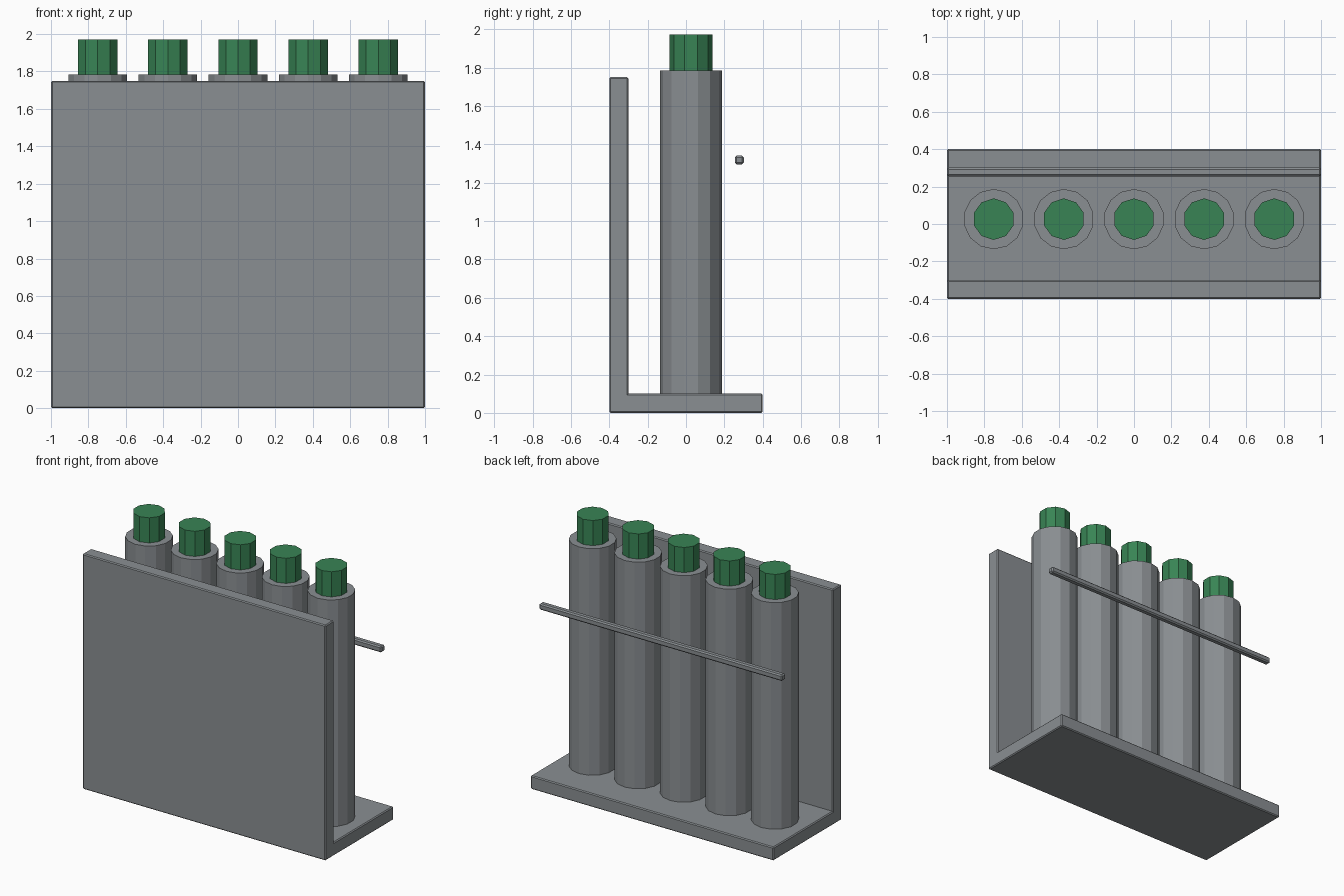
import bpy, bmesh, math

if "Cube" in bpy.data.objects:
    bpy.data.objects.remove(bpy.data.objects["Cube"])


def material(name, rgb):
    m = bpy.data.materials.new(name)
    m.diffuse_color = (*rgb, 1.0)
    m.use_nodes = True
    m.node_tree.nodes["Principled BSDF"].inputs["Base Color"].default_value = m.diffuse_color
    return m


GREY = material("steel grey", (0.255, 0.275, 0.29))
GREEN = material("cap green", (0.04, 0.23, 0.09))


def extrude(name, profile, vec, mat, bevel=0.0):
    """Extrude a closed profile along vec, optionally chamfering convex edges."""
    bm = bmesh.new()
    face = bm.faces.new([bm.verts.new(p) for p in profile])
    ext = bmesh.ops.extrude_face_region(bm, geom=[face], use_keep_orig=True)
    moved = [g for g in ext["geom"] if isinstance(g, bmesh.types.BMVert)]
    bmesh.ops.translate(bm, verts=moved, vec=vec)
    bmesh.ops.recalc_face_normals(bm, faces=bm.faces)
    if bevel:
        edges = [e for e in bm.edges if e.is_convex]
        bmesh.ops.bevel(bm, geom=edges, offset=bevel, segments=1,
                        affect='EDGES', profile=0.5)
    me = bpy.data.meshes.new(name)
    bm.to_mesh(me)
    bm.free()
    me.materials.append(mat)
    ob = bpy.data.objects.new(name, me)
    bpy.context.collection.objects.link(ob)
    return ob


def prism(name, x, y, z0, z1, r, sides, mat):
    """Upright flat-sided cylinder with a corner pointing to +y."""
    ring = [(x + r * math.sin(2 * math.pi * i / sides),
             y + r * math.cos(2 * math.pi * i / sides), z0) for i in range(sides)]
    return extrude(name, ring, (0, 0, z1 - z0), mat)


# L-shaped stand: upright panel and base in one piece
outline = [(-0.4, 0), (0.4, 0), (0.4, 0.1), (-0.3, 0.1), (-0.3, 1.75), (-0.4, 1.75)]
extrude("stand", [(-1, y, z) for y, z in outline], (2, 0, 0), GREY, 0.007)

# Row of tubes with green caps
for i in range(5):
    x = (i - 2) * 0.375
    prism(f"tube_{i + 1}", x, 0.026, 0.1, 1.785, 0.161, 14, GREY)
    prism(f"cap_{i + 1}", x, 0.026, 1.785, 1.972, 0.111, 10, GREEN)

# Retaining rod behind the tubes
h, cy, cz = 0.023, 0.278, 1.318
square = [(-1, cy + a * h, cz + b * h) for a, b in ((-1, -1), (1, -1), (1, 1), (-1, 1))]
extrude("retaining_rod", square, (2, 0, 0), GREY, 0.009)
